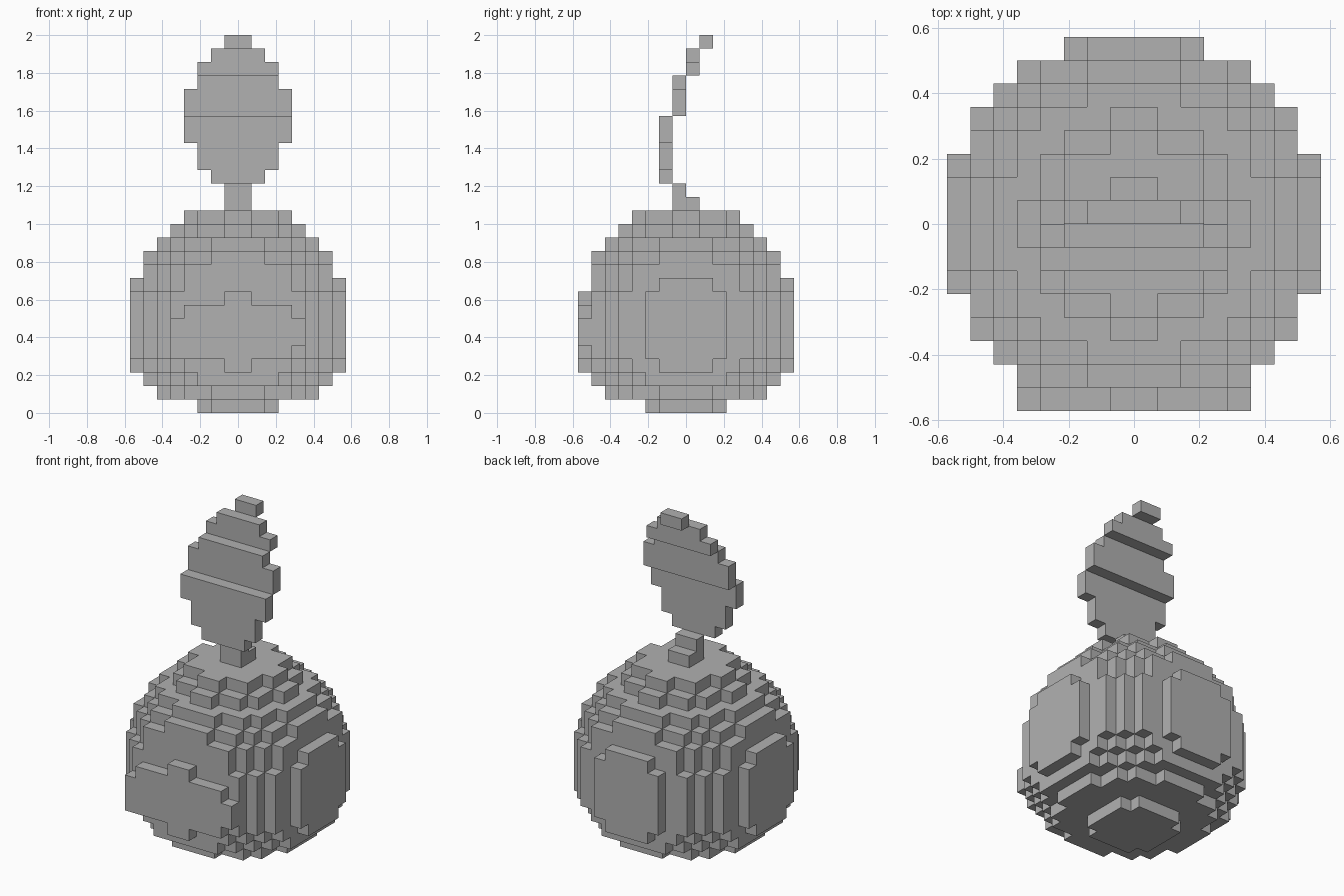
import bpy, bmesh
from math import radians
from mathutils import Vector

if "Cube" in bpy.data.objects:
    bpy.data.objects.remove(bpy.data.objects["Cube"], do_unlink=True)

U = 1 / 14  # edge length of one block

grey = bpy.data.materials.new("plain_grey")
grey.use_nodes = True
colour = (0.44, 0.44, 0.44, 1)
grey.diffuse_color = colour
grey.node_tree.nodes["Principled BSDF"].inputs["Base Color"].default_value = colour


def block(x0, x1, y0, y1, z0, z1):
    """All unit cells inside a box given in block units."""
    return {(x, y, z) for x in range(x0, x1) for y in range(y0, y1) for z in range(z0, z1)}


def build(name, cells):
    """Skin a set of unit cells with outer faces only, merged into flat panels."""
    bm = bmesh.new()
    verts = {}

    def vert(p):
        if p not in verts:
            verts[p] = bm.verts.new(Vector(p) * U)
        return verts[p]

    for c in sorted(cells):
        for axis in range(3):
            for side in (0, 1):
                near = list(c)
                near[axis] += 2 * side - 1
                if tuple(near) in cells:
                    continue
                a, b = (axis + 1) % 3, (axis + 2) % 3
                ring = []
                for da, db in ((0, 0), (1, 0), (1, 1), (0, 1)):
                    p = list(c)
                    p[axis] += side
                    p[a] += da
                    p[b] += db
                    ring.append(vert(tuple(p)))
                bm.faces.new(ring if side else ring[::-1])
    bmesh.ops.dissolve_limit(bm, angle_limit=radians(1), verts=bm.verts, edges=bm.edges)
    mesh = bpy.data.meshes.new(name)
    bm.to_mesh(mesh)
    bm.free()
    mesh.materials.append(grey)
    obj = bpy.data.objects.new(name, mesh)
    bpy.context.collection.objects.link(obj)
    return obj


# Round body: squared radius of each disc from the base upwards
discs = [9, 34, 50, 60, 65, 67, 67, 67, 65, 60, 55, 46, 34, 21, 13]
body = {(x, y, z)
        for z, r2 in enumerate(discs)
        for x in range(-8, 8) for y in range(-7, 8)
        if (x + 0.5) ** 2 + (y + 0.5) ** 2 <= r2}
build("body", body)

# Raised plate on the front, as (left, right, bottom, top) strips
plate = set()
for x0, x1, z0, z1 in ((-1, 1, 3, 4), (-5, 4, 4, 5), (-5, 5, 5, 7), (-4, 4, 7, 8), (-1, 1, 8, 9)):
    plate |= block(x0, x1, -8, -7, z0, z1)
build("front_plate", plate)

# Stepped stem
build("stem", block(-1, 1, -1, 1, 15, 16) | block(-1, 1, -1, 0, 16, 17))

# Leaf leaning backwards, as (half width, front, bottom, top) strips
leaf = set()
for w, y, z0, z1 in ((2, -2, 17, 18), (3, -2, 18, 20), (4, -2, 20, 22), (4, -1, 22, 24),
                     (3, -1, 24, 25), (3, 0, 25, 26), (2, 0, 26, 27), (1, 1, 27, 28)):
    leaf |= block(-w, w, y, y + 1, z0, z1)
build("leaf", leaf)
